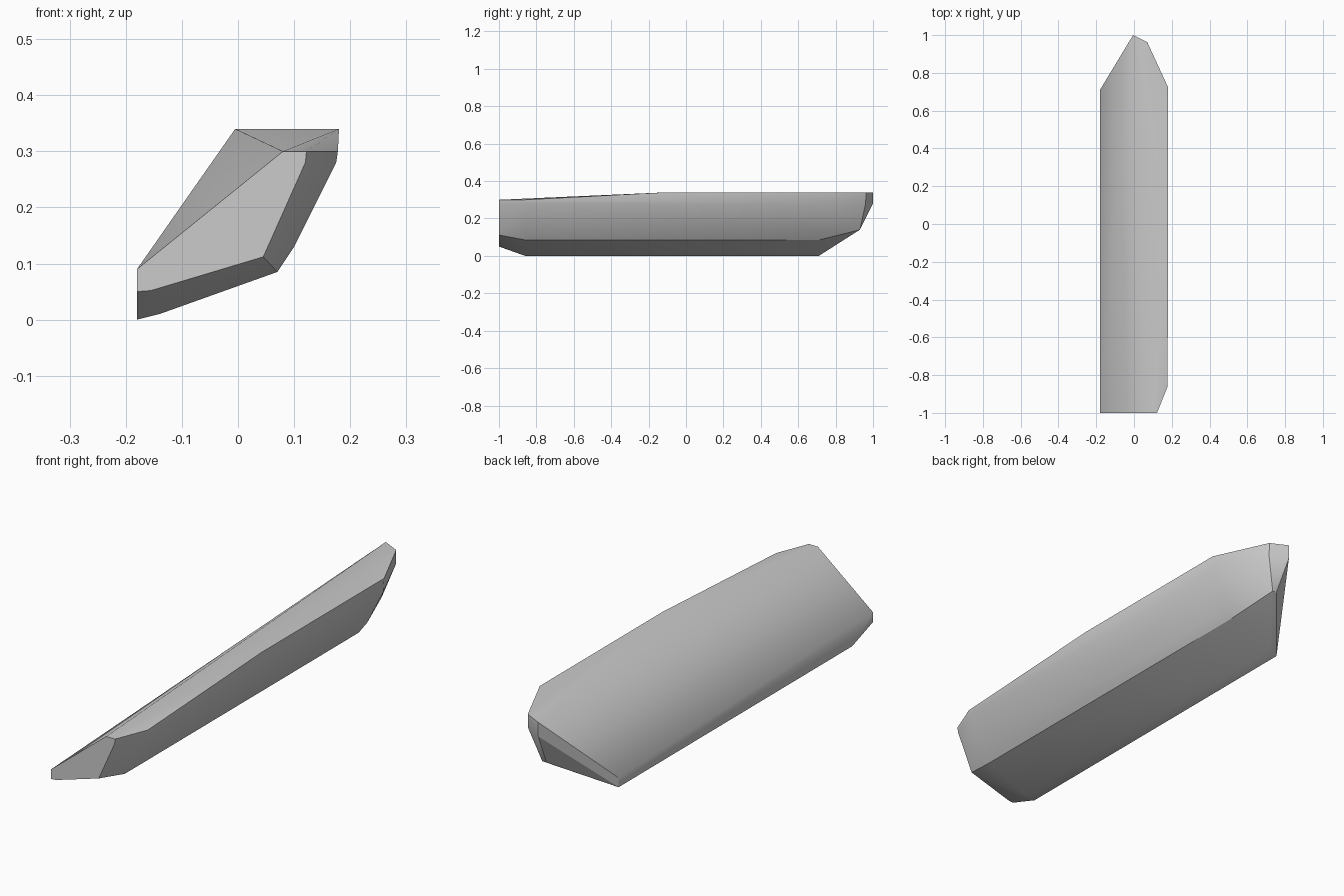
import bpy, bmesh, math

if "Cube" in bpy.data.objects:
    bpy.data.objects.remove(bpy.data.objects["Cube"])

grey = bpy.data.materials.new("stone grey")
grey.diffuse_color = (0.6, 0.6, 0.6, 1)
grey.use_nodes = True
grey.node_tree.nodes["Principled BSDF"].inputs["Base Color"].default_value = grey.diffuse_color

# Cross-section corners (x, z) grouped by their position along y
front_face = [(-.18, .05), (-.155, .052), (.045, .112), (.12, .28),
              (.122, .30), (.08, .30), (-.18, .09)]
lower_body = [(-.18, 0), (-.14, .01), (.07, .085)]
right_side = [(.10, .13), (.175, .28)]

points = [(x, -1, z) for x, z in front_face]
for x, z in lower_body:
    points += [(x, -.86, z), (x, .71, z)]
for x, z in right_side:
    points += [(x, -.86, z), (x, .725, z)]

# Upper rim and left rear corner
points += [(.178, -.86, .30), (.18, -.1, .34), (.18, .725, .34), (-.18, .71, .04)]
# Pointed rear end
points += [(-.005, 1, .34), (-.005, 1, .28), (.07, .963, .34), (.07, .96, .28),
           (.005, .93, .14), (.025, .93, .14)]

# Faceted shard: closed skin over the corners
bm = bmesh.new()
for p in points:
    bm.verts.new(p)
bmesh.ops.convex_hull(bm, input=bm.verts)
loose = [v for v in bm.verts if not v.link_faces]
bmesh.ops.delete(bm, geom=loose, context='VERTS')
bmesh.ops.recalc_face_normals(bm, faces=bm.faces)

mesh = bpy.data.meshes.new("rock_shard")
bm.to_mesh(mesh)
bm.free()
mesh.materials.append(grey)
shard = bpy.data.objects.new("rock_shard", mesh)
bpy.context.collection.objects.link(shard)

# Soft shading over the shallow bevels, sharp main ridges
bpy.context.view_layer.objects.active = shard
shard.select_set(True)
bpy.ops.object.shade_smooth_by_angle(angle=math.radians(30))
